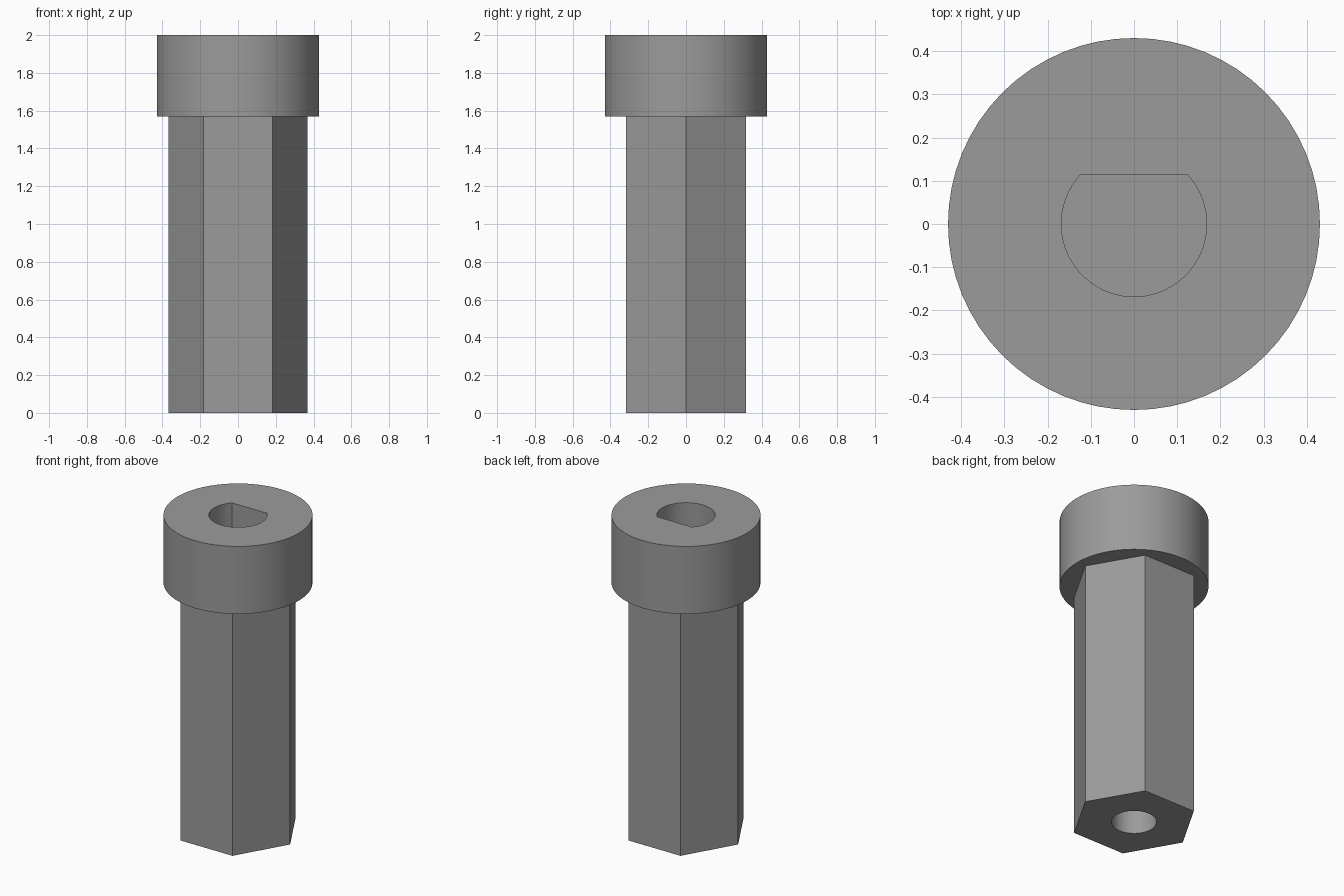
import bpy, bmesh, math

if "Cube" in bpy.data.objects:
    bpy.data.objects.remove(bpy.data.objects["Cube"])

HEAD_R, HEAD_Z, TOP_Z = 0.43, 1.57, 2.0
HEX_R = 0.367
BORE_R, FLAT_Y, BORE_FLOOR = 0.168, 0.115, 1.0
HOLE_R, HOLE_TOP = 0.13, 0.6

steel = bpy.data.materials.new("grey_steel")
steel.diffuse_color = (0.33, 0.33, 0.33, 1)
steel.use_nodes = True
steel.node_tree.nodes["Principled BSDF"].inputs["Base Color"].default_value = steel.diffuse_color


def circle(radius, sides, start=0.0, sweep=math.tau):
    """Points round a circle, or along an open arc when sweep is not a full turn."""
    steps = sides if sweep == math.tau else sides - 1
    return [(radius * math.cos(start + sweep * i / steps),
             radius * math.sin(start + sweep * i / steps)) for i in range(sides)]


def prism(name, outline, z0, z1):
    """Closed prism from a counter-clockwise outline."""
    bm = bmesh.new()
    base = bm.faces.new([bm.verts.new((x, y, z0)) for x, y in outline])
    top = bmesh.ops.extrude_face_region(bm, geom=[base])["geom"]
    bmesh.ops.translate(bm, vec=(0, 0, z1 - z0),
                        verts=[g for g in top if isinstance(g, bmesh.types.BMVert)])
    bmesh.ops.recalc_face_normals(bm, faces=bm.faces)
    mesh = bpy.data.meshes.new(name)
    bm.to_mesh(mesh)
    bm.free()
    mesh.materials.append(steel)
    obj = bpy.data.objects.new(name, mesh)
    bpy.context.collection.objects.link(obj)
    return obj


def combine(target, tool, operation):
    """Apply a boolean and discard its tool."""
    mod = target.modifiers.new(operation.lower(), 'BOOLEAN')
    mod.operation, mod.object, mod.solver = operation, tool, 'EXACT'
    bpy.context.view_layer.objects.active = target
    bpy.ops.object.modifier_apply(modifier=mod.name)
    bpy.data.objects.remove(tool)


# Hexagonal shank joined to the round head
adapter = prism("hex_shaft_adapter", circle(HEX_R, 6), 0, 1.8)
combine(adapter, prism("head", circle(HEAD_R, 64), HEAD_Z, TOP_Z), 'UNION')

# D-shaped socket in the top, flat side towards the back
a = math.asin(FLAT_Y / BORE_R)
d_outline = circle(BORE_R, 48, math.pi - a, math.pi + 2 * a)
combine(adapter, prism("d_socket", d_outline, BORE_FLOOR, TOP_Z + 0.1), 'DIFFERENCE')

# Round blind hole in the bottom
combine(adapter, prism("round_hole", circle(HOLE_R, 48), -0.1, HOLE_TOP), 'DIFFERENCE')

# Smooth round walls, crisp edges
bpy.ops.object.select_all(action='DESELECT')
adapter.select_set(True)
bpy.context.view_layer.objects.active = adapter
bpy.ops.object.shade_smooth_by_angle(angle=math.radians(30))
